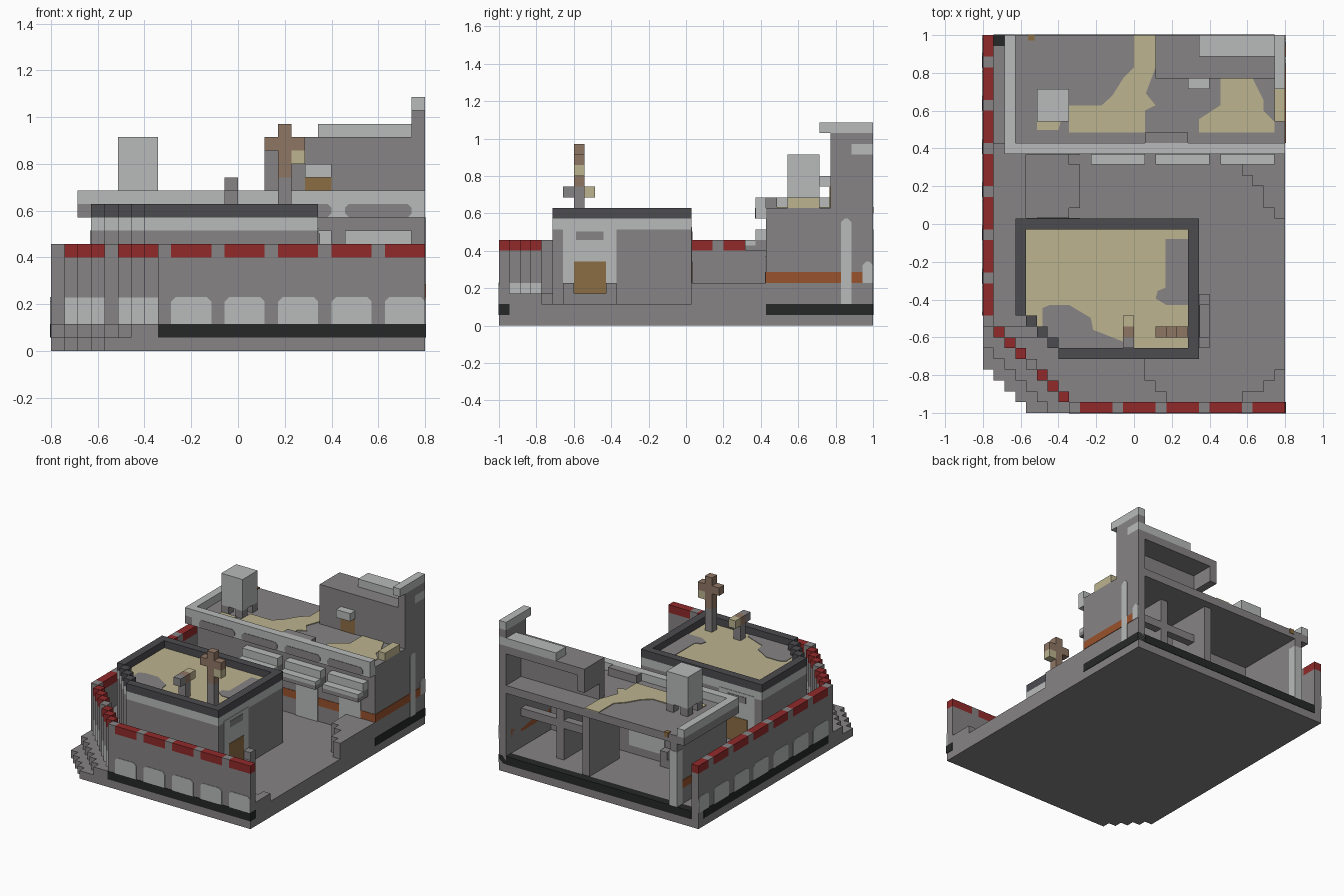
import bpy, bmesh
from mathutils import Vector

if "Cube" in bpy.data.objects:
    bpy.data.objects.remove(bpy.data.objects["Cube"])

U = 2 / 35          # one block
E = 0.06            # how far painted plates stand out, in blocks


def material(name, rgb):
    m = bpy.data.materials.new(name)
    m.use_nodes = True
    col = [(((c / 255) + 0.055) / 1.055) ** 2.4 for c in rgb] + [1]
    m.diffuse_color = col
    m.node_tree.nodes["Principled BSDF"].inputs["Base Color"].default_value = col
    return m


GREY = material("stone grey", (134, 131, 131))
LIGHT = material("pale stone", (184, 187, 186))
SAND = material("sand", (188, 179, 143))
DARK = material("dark slate", (76, 76, 80))
BLACK = material("black trim", (38, 40, 40))
RED = material("red trim", (145, 42, 42))
ORANGE = material("rust orange", (152, 82, 45))
BROWN = material("door brown", (139, 109, 67))
WOOD = material("wood", (143, 118, 100))


def finish(name, mat, bm):
    bmesh.ops.recalc_face_normals(bm, faces=bm.faces)
    for v in bm.verts:      # block units to model units
        v.co = Vector(((v.co.x - 14) * U, (v.co.y - 17.5) * U, v.co.z * U))
    me = bpy.data.meshes.new(name)
    bm.to_mesh(me)
    bm.free()
    me.materials.append(mat)
    ob = bpy.data.objects.new(name, me)
    bpy.context.collection.objects.link(ob)


def boxes(name, mat, *items):
    """Boxes given as x0, y0, z0, x1, y1, z1 in blocks."""
    bm = bmesh.new()
    for b in items:
        lo, hi = Vector(b[:3]), Vector(b[3:])
        for v in bmesh.ops.create_cube(bm, size=1)["verts"]:
            v.co = Vector((lo[i] + (v.co[i] + 0.5) * (hi[i] - lo[i]) for i in range(3)))
    finish(name, mat, bm)


def extrude(bm, pts, depth):
    f = bm.faces.new([bm.verts.new(p) for p in pts])
    out = bmesh.ops.extrude_face_region(bm, geom=[f])["geom"]
    for v in out:
        if isinstance(v, bmesh.types.BMVert):
            v.co += Vector(depth)


def prism(name, mat, outline, z0, z1):
    bm = bmesh.new()
    extrude(bm, [(x, y, z0) for x, y in outline], (0, 0, z1 - z0))
    finish(name, mat, bm)


def plates(name, mat, axis, pos, spans, z0, z1, low=0, top=0.35):
    """Thin painted panels with clipped corners on a wall facing x or y."""
    bm = bmesh.new()
    for a, b in spans:
        loop = [(a + low, z0), (b - low, z0), (b, z0 + low), (b, z1 - top),
                (b - top, z1), (a + top, z1), (a, z1 - top), (a, z0 + low)]
        if axis == 'x':
            extrude(bm, [(pos - E, p, z) for p, z in loop], (2 * E, 0, 0))
        else:
            extrude(bm, [(p, pos - E, z) for p, z in loop], (0, 2 * E, 0))
    bmesh.ops.remove_doubles(bm, verts=bm.verts, dist=1e-4)
    finish(name, mat, bm)


def stepped(x0, y0, x1, y1, n):
    """Rectangle whose front right-hand corner is cut as a stair of n steps."""
    pts = [(x1, y0), (x1, y1), (x0, y1), (x0, y0 + n)]
    for i in range(1, n + 1):
        pts += [(x0 + i, y0 + n - i + 1), (x0 + i, y0 + n - i)]
    return pts


# Base slabs and black trim
prism("base_slab", GREY, stepped(0, 0, 28, 35, 4), 0, 1)
prism("base_floor", GREY, stepped(0, 0, 28, 35, 6), 1, 2)
boxes("base_trim", BLACK, (8, -E, 1, 28 + E, 1, 2 + E / 2), (-E, 9, 1, 1, 34, 2 + E / 2),
      (1, 34, 1, 27, 35 + E, 2 + E / 2), (27, 25, 1, 28 + E, 35, 2 + E / 2))

# Perimeter wall: straight front and left runs joined by a stepped corner
boxes("wall_body", GREY, (8, 0, 2, 28, 1, 7), (0, 8, 2, 1, 35, 7))
front_spans = [(x, x + 3) for x in range(9, 28, 4)]
side_spans = [(y, min(y + 3, 35)) for y in range(9, 35, 4)]
boxes("wall_red_caps", RED,
      *[(a, 0, 7, b, 1, 8) for a, b in front_spans],
      *[(0, a, 7, 1, b, 8) for a, b in side_spans])
boxes("wall_grey_caps", GREY,
      *[(a - 1, 0, 7, a, 1, 8) for a, b in front_spans],
      *[(0, a - 1, 7, 1, a, 8) for a, b in side_spans])
plates("front_arches", LIGHT, 'y', 0, front_spans, 2, 4.05)
plates("side_arches", LIGHT, 'x', 0, side_spans, 2, 4.05)
steps = [(x, 8 - x) for x in range(1, 8)]
painted = [(x, y) for x, y in steps if x != 4]
boxes("corner_wall", GREY, (4, 4, 2, 5, 5, 8), *[(x, y, 4, x + 1, y + 1, 7) for x, y in painted])
boxes("corner_arches", LIGHT, *[(x, y, 2, x + 1, y + 1, 4) for x, y in painted])
boxes("corner_red_caps", RED, *[(x, y, 7, x + 1, y + 1, 8) for x, y in painted])

# Raised ground in the yard
boxes("yard_fill", GREY, *[(9 - j, j, 2, 15 if j < 5 else 8, j + 1, 3) for j in range(1, 7)],
      (15, 1, 2, 16, 3, 3), (16, 1, 2, 17, 2, 3),
      (24, 1, 2, 28, 2, 3), (26, 2, 2, 28, 3, 3), (27, 3, 2, 28, 4, 3))
boxes("yard_ramp", GREY, (24, 22, 2, 28, 25, 4), (25, 21, 2, 28, 22, 4),
      (26, 19, 2, 28, 21, 4), (27, 18, 2, 28, 19, 4))
boxes("rear_yard_steps", GREY, (1, 8, 2, 4, 25, 4), (4, 18, 2, 8, 25, 3), (8, 19, 2, 9, 23, 3))

# Front tower
prism("tower_body", GREY, stepped(3, 5, 20, 18, 4), 2, 9)
prism("tower_band", LIGHT, stepped(3, 5, 20, 18, 4), 9, 10)
boxes("tower_rim", DARK, (3, 9, 10, 4, 18, 11), (4, 17, 10, 20, 18, 11), (19, 5, 10, 20, 17, 11),
      (7, 5, 10, 19, 6, 11), *[(x, 12 - x, 10, x + 1, 13 - x, 11) for x in (4, 5, 6)])
prism("tower_sand", SAND, stepped(4, 6, 19, 17, 3), 10, 10.1)
prism("tower_bare_side", GREY, [(16.9, 16.1), (19, 16.1), (19, 10), (17, 10), (16, 10.6),
                                (16.2, 11.3), (16.9, 11.6)], 10.05, 10.16)
prism("tower_bare_front", GREY, [(5.5, 9.7), (6.2, 10), (8, 10), (10, 8.8), (10.2, 7.7),
                                 (13, 6.6), (13, 6), (7, 6), (7, 7), (6, 7), (6, 8), (5.5, 8)], 10.05, 10.16)
plates("tower_side_panel", LIGHT, 'x', 20, [(6, 11)], 2, 9.2, 0, 0)
plates("tower_rear_panel", LIGHT, 'y', 18, [(4, 9)], 2, 9.2, 0, 0)
boxes("side_slot", GREY, (19, 7.2, 8, 20 + 2 * E, 9.8, 8.8))
boxes("rear_slot", GREY, (5.2, 17, 8, 7.8, 18 + 2 * E, 8.8))
boxes("tower_doors", BROWN, (19, 7, 3, 20 + 2 * E, 10, 6), (5, 17, 3, 8, 18 + 2 * E, 6))
boxes("door_step", GREY, (20, 7, 2, 21, 10, 3), (20, 6, 2, 21, 7, 4), (20, 10, 2, 21, 11, 4))

# Wooden posts on the tower
boxes("tall_post_foot", GREY, (17, 7, 10, 18, 8, 13))
boxes("tall_post", WOOD, (17, 7, 13, 18, 8, 17), (16, 7, 15, 19, 8, 16))
boxes("post_bracket", SAND, (18, 7, 14, 19, 8, 15))
boxes("short_post", GREY, (13, 7, 10, 14, 8, 12), (13, 6, 12, 14, 7, 13))
boxes("short_post_head", WOOD, (13, 7, 12, 14, 8, 13))
boxes("short_post_tip", SAND, (13, 8, 12, 14, 9, 13))

# Rear building, open at the back
boxes("building_shell", GREY, (3, 25, 2, 28, 26, 10), (3, 26, 2, 4, 35, 10),
      (27, 26, 2, 28, 35, 10), (3, 25, 10, 28, 35, 11))
boxes("inner_walls", GREY, (16, 28, 2, 17, 34, 10), (21, 26, 2, 22, 32, 10),
      (17, 31, 6, 27, 32, 7), (9, 26, 2, 11, 27, 3), (10, 26, 3, 11, 27, 4))
plates("inner_panels", LIGHT, 'y', 26, [(5, 9), (11, 16)], 3, 7)
boxes("wall_end_post", LIGHT, (3 - E, 34, 2, 4 + E, 35 + E, 9))
boxes("parapet_top", LIGHT, (2, 24, 11, 28, 25, 12), (2, 25, 11, 3, 35, 12))
boxes("parapet_base", LIGHT, (3, 24, 10, 28, 25, 11))
boxes("parapet_corner", GREY, (2, 24, 10, 3, 35, 11))
bays = [(10, 15), (16, 21), (22, 27)]
plates("parapet_slots", GREY, 'y', 24, [(4, 9)] + bays, 10, 11, 0.3, 0.3)
boxes("awning_tops", LIGHT, *[(a, 24, 8, b, 25, 9) for a, b in bays],
      *[(a, 23, 7.5, b, 24, 8) for a, b in bays])
boxes("awning_undersides", GREY, *[(a, 23, 7, b, 25, 7.5) for a, b in bays],
      *[(a, 24, 7.5, b, 25, 8) for a, b in bays])
plates("rust_front", ORANGE, 'y', 25, [(3, 28)], 4, 5, 0, 0)
boxes("rust_side", ORANGE, (27, 25, 4, 28 + E, 32, 5), (27, 33, 4, 28 + E, 34, 5),
      (3 - E, 25, 4, 4, 34, 5))
boxes("front_piers", LIGHT, *[(x, 25 - 2 * E, 2, x + 3, 25.5, 6.5) for x in (5, 11, 17, 23)])
plates("side_piers", LIGHT, 'x', 28, [(32, 33)], 2, 10, 0)
plates("side_rear_pier", LIGHT, 'x', 28, [(34, 35)], 4, 6, 0)

# Roof sand and fittings
prism("roof_sand_main", SAND, [(8, 26), (15, 26), (15, 28), (16, 28.5), (15.1, 29.6), (16, 32), (16, 35),
                               (14, 35), (14, 32), (13, 31), (12, 29.4), (11, 28.5), (8, 28.5)], 11, 11.1)
prism("roof_sand_side", SAND, [(20, 26), (27, 26), (27, 27), (26, 28), (26, 29), (25, 31),
                               (22, 31), (22, 28.5), (20, 27.2)], 11, 11.1)
prism("roof_sand_small", SAND, [(5, 26.2), (7, 26.2), (7.2, 27), (5, 27)], 11, 11.1)
boxes("sand_heap", SAND, (27, 27, 11, 28, 30, 12))
boxes("roof_spot", BROWN, (4.2, 34.5, 10.5, 4.8, 35 + E, 11.1))
boxes("parapet_ledge", GREY, (15, 25, 11, 19, 26, 12))
boxes("chimney", LIGHT, (5, 27, 12, 8, 30, 16))
boxes("chimney_feet", GREY, *[(x, y, 11, x + 1, y + 1, 12) for x in (5, 7) for y in (27, 29)])

# Upper storey, open at the back
boxes("upper_storey", GREY, (16, 31, 11, 28, 32, 15), (16, 32, 13, 17, 35, 15),
      (27, 32, 11, 28, 35, 15), (16, 31, 15, 28, 35, 16))
boxes("upper_cap", LIGHT, (20, 33, 16, 28, 35, 17))
boxes("upper_side_base", GREY, (27, 31, 16, 28, 33, 17), (27, 31, 17, 28, 35, 18))
boxes("upper_side_cap", LIGHT, (27, 30, 18, 28, 35, 19))
boxes("upper_awning", LIGHT, (19, 30, 13, 21, 31, 14))
plates("upper_door", BROWN, 'y', 31, [(19, 21)], 11, 13, 0, 0)
